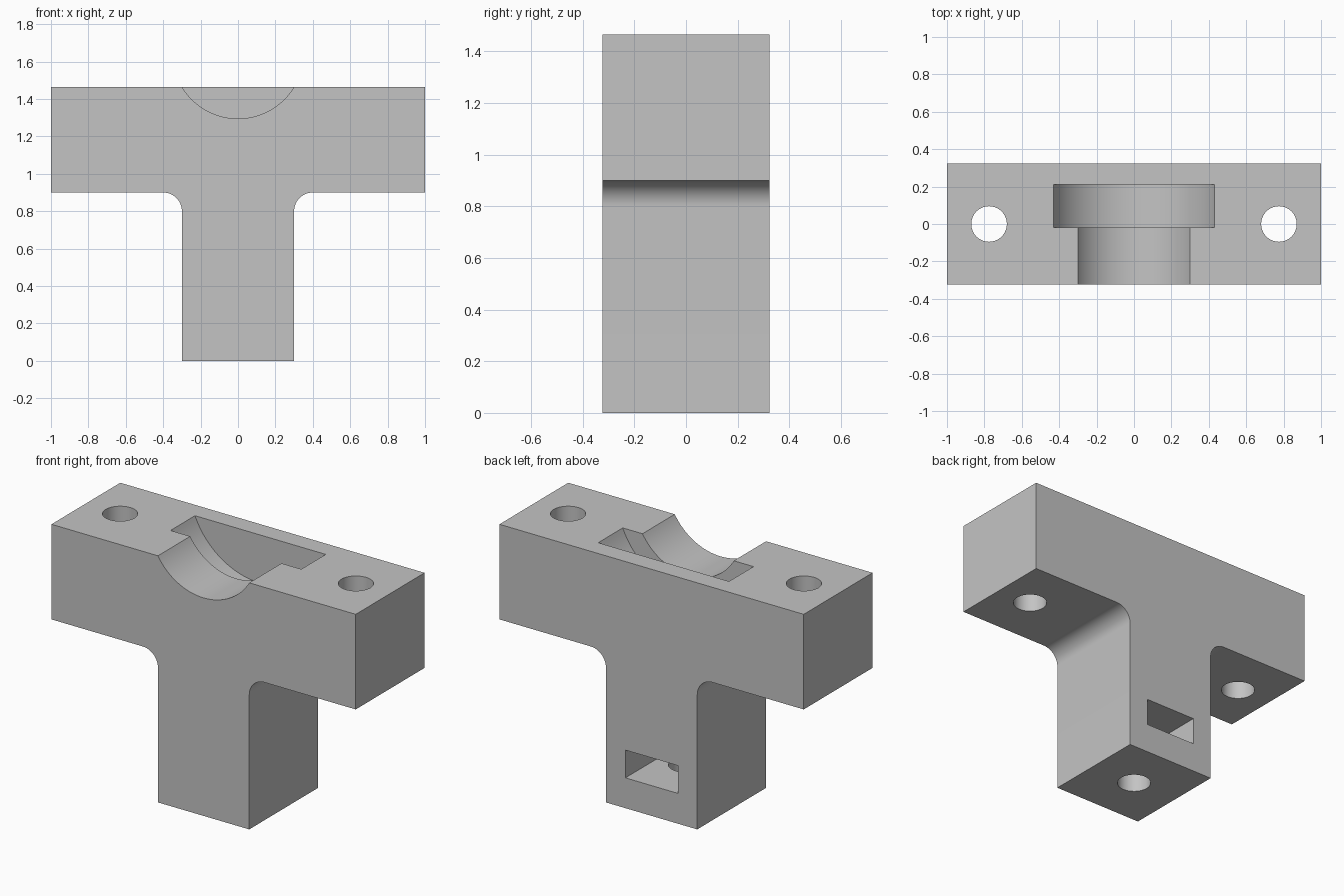
import bpy, bmesh, math
from mathutils import Vector

if "Cube" in bpy.data.objects:
    bpy.data.objects.remove(bpy.data.objects["Cube"], do_unlink=True)

HALF, DEPTH, TOP = 1.0, 0.323, 1.465      # overall half width, half depth, height
ARM_Z, STEM, FILLET = 0.9, 0.3, 0.1       # arm underside, stem half width, corner radius
AXIS_Z = 1.645                            # axis of the round cradle

grey = bpy.data.materials.new("plain grey")
grey.use_nodes = True
colour = (0.55, 0.55, 0.55, 1)
grey.diffuse_color = colour
grey.node_tree.nodes["Principled BSDF"].inputs["Base Color"].default_value = colour


def tee_bracket():
    """T-shaped profile with filleted inner corners, extruded front to back."""
    steps = 16
    right = [(STEM, 0)]
    for i in range(steps + 1):
        a = math.pi - i / steps * math.pi / 2
        right.append((STEM + FILLET + FILLET * math.cos(a),
                      ARM_Z - FILLET + FILLET * math.sin(a)))
    right += [(HALF, ARM_Z), (HALF, TOP)]
    outline = right + [(-x, z) for x, z in reversed(right)]
    bm = bmesh.new()
    face = bm.faces.new([bm.verts.new((x, -DEPTH, z)) for x, z in outline])
    grown = bmesh.ops.extrude_face_region(bm, geom=[face])
    verts = [v for v in grown["geom"] if isinstance(v, bmesh.types.BMVert)]
    bmesh.ops.translate(bm, verts=verts, vec=(0, 2 * DEPTH, 0))
    bmesh.ops.recalc_face_normals(bm, faces=bm.faces)
    mesh = bpy.data.meshes.new("tee_bracket")
    bm.to_mesh(mesh)
    bm.free()
    mesh.materials.append(grey)
    obj = bpy.data.objects.new("tee_bracket", mesh)
    bpy.context.collection.objects.link(obj)
    return obj


def rod(start, end, radius, sides):
    """Cylinder cutter between two points."""
    start, end = Vector(start), Vector(end)
    axis = end - start
    bpy.ops.mesh.primitive_cylinder_add(
        vertices=sides, radius=radius, depth=axis.length, location=(start + end) / 2,
        rotation=axis.to_track_quat('Z', 'Y').to_euler())
    return bpy.context.object


def block(low, high):
    """Box cutter between two corners."""
    low, high = Vector(low), Vector(high)
    bpy.ops.mesh.primitive_cube_add(size=1, location=(low + high) / 2)
    bpy.context.object.scale = high - low
    return bpy.context.object


def cut(target, cutter):
    cutter.hide_render = True
    mod = target.modifiers.new("cut", 'BOOLEAN')
    mod.operation, mod.solver, mod.object = 'DIFFERENCE', 'EXACT', cutter
    bpy.context.view_layer.objects.active = target
    bpy.ops.object.modifier_apply(modifier=mod.name)
    bpy.data.objects.remove(cutter, do_unlink=True)


bracket = tee_bracket()

# Wide round pocket, then the narrower cradle open to the front
cut(bracket, rod((0, -0.02, AXIS_Z), (0, 0.21, AXIS_Z), 0.466, 128))
cut(bracket, rod((0, -0.5, AXIS_Z), (0, 0.05, AXIS_Z), 0.35, 96))

# Mounting holes through both arms
for side in (-1, 1):
    cut(bracket, rod((side * 0.775, 0, 0.7), (side * 0.775, 0, 1.6), 0.095, 64))

# Nut slot from the back of the stem, and the screw hole up into it
cut(bracket, block((-0.172, -0.172, 0.18), (0.172, 0.5, 0.345)))
cut(bracket, rod((0, 0, -0.1), (0, 0, 0.25), 0.095, 64))

bpy.ops.object.select_all(action='DESELECT')
bracket.select_set(True)
bpy.context.view_layer.objects.active = bracket
bpy.ops.object.shade_smooth_by_angle(angle=math.radians(30))
